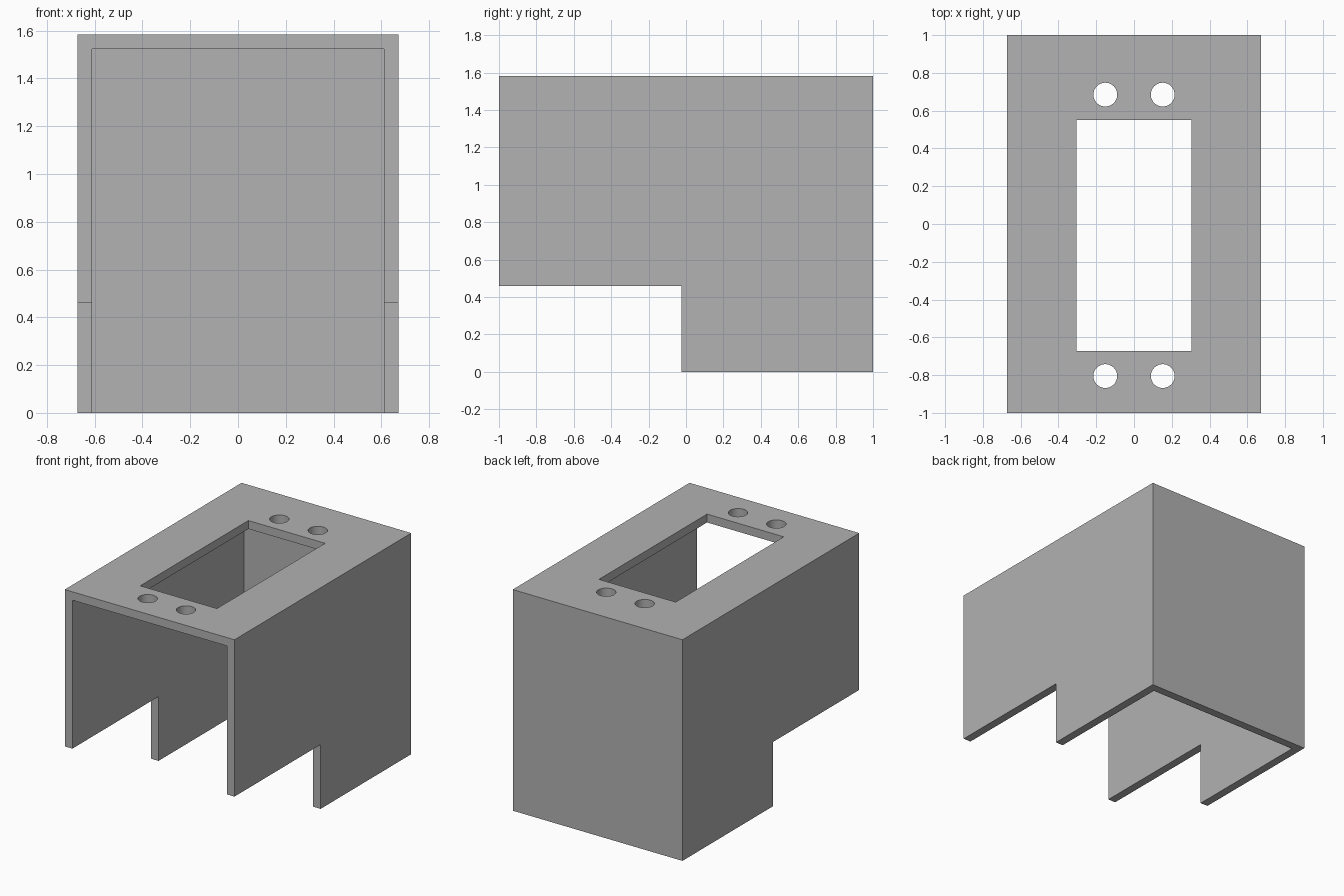
import bpy

cube = bpy.data.objects.get("Cube")
if cube:
    bpy.data.objects.remove(cube, do_unlink=True)

# Overall dimensions
HALF_W, HALF_L, HEIGHT, WALL = 0.672, 1.0, 1.583, 0.06
STEP_Y, STEP_Z = -0.025, 0.46

grey = bpy.data.materials.new("plain grey")
grey.use_nodes = True
colour = (0.445, 0.445, 0.445, 1)
grey.diffuse_color = colour
grey.node_tree.nodes["Principled BSDF"].inputs["Base Color"].default_value = colour


def box(name, low, high):
    """Box between two opposite corners."""
    centre = [(a + b) / 2 for a, b in zip(low, high)]
    bpy.ops.mesh.primitive_cube_add(size=1, location=centre)
    ob = bpy.context.object
    ob.name = name
    ob.scale = [b - a for a, b in zip(low, high)]
    bpy.ops.object.transform_apply(location=True, rotation=False, scale=True)
    ob.data.materials.append(grey)
    return ob


def cut(target, cutter):
    """Subtract the cutter from the target, then discard it."""
    cutter.hide_render = True
    mod = target.modifiers.new("cut", "BOOLEAN")
    mod.operation = "DIFFERENCE"
    mod.solver = "EXACT"
    mod.object = cutter
    bpy.context.view_layer.objects.active = target
    bpy.ops.object.modifier_apply(modifier=mod.name)
    bpy.data.objects.remove(cutter, do_unlink=True)


# Outer housing, open at the front and underneath
housing = box("housing", (-HALF_W, -HALF_L, 0), (HALF_W, HALF_L, HEIGHT))
inner = HALF_W - WALL
cut(housing, box("cavity", (-inner, -2, -1), (inner, HALF_L - WALL, HEIGHT - WALL)))

# Raised lower edge on the front half of both side walls
cut(housing, box("front_step", (-1, -2, -1), (1, STEP_Y, STEP_Z)))

# Rectangular window in the top plate
cut(housing, box("window", (-0.304, -0.672, 1.3), (0.304, 0.551, 2)))

# Pairs of round screw holes in front of and behind the window
for y in (-0.805, 0.685):
    for x in (-0.152, 0.152):
        bpy.ops.mesh.primitive_cylinder_add(
            vertices=48, radius=0.063, depth=0.6, location=(x, y, HEIGHT))
        hole = bpy.context.object
        hole.data.materials.append(grey)
        cut(housing, hole)

# Smooth hole walls, sharp edges elsewhere
bpy.ops.object.select_all(action="DESELECT")
housing.select_set(True)
bpy.context.view_layer.objects.active = housing
bpy.ops.object.shade_smooth_by_angle()
